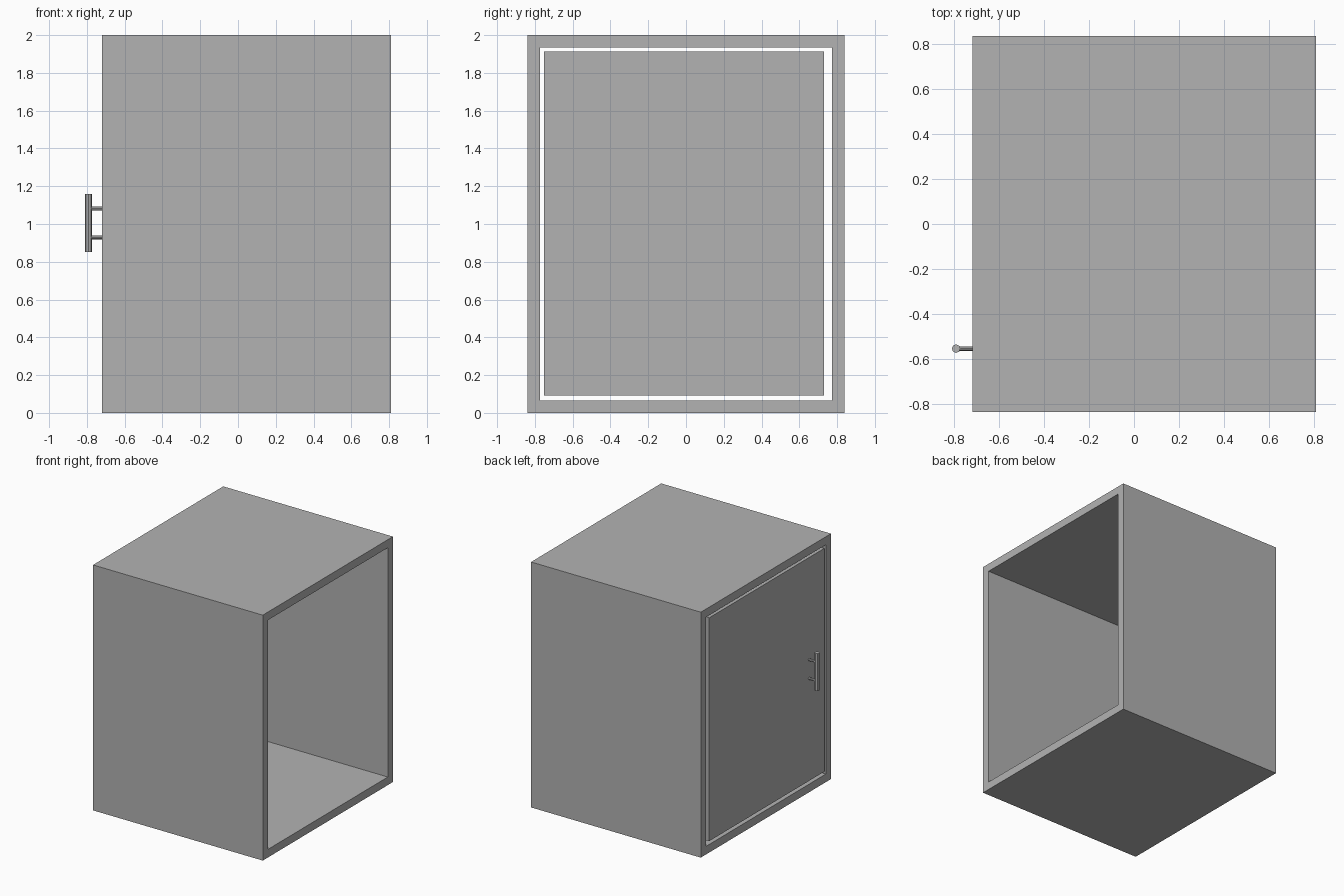
import bpy
import bmesh
import math

cube = bpy.data.objects.get("Cube")
if cube:
    bpy.data.objects.remove(cube, do_unlink=True)

GREY = (0.448, 0.448, 0.448, 1.0)
grey = bpy.data.materials.new("plain_grey")
grey.use_nodes = True
grey.diffuse_color = GREY
for node in grey.node_tree.nodes:
    if node.type == 'BSDF_PRINCIPLED':
        node.inputs["Base Color"].default_value = GREY


def finish(bm, name):
    mesh = bpy.data.meshes.new(name)
    bm.to_mesh(mesh)
    bm.free()
    mesh.materials.append(grey)
    obj = bpy.data.objects.new(name, mesh)
    bpy.context.collection.objects.link(obj)
    return obj


def box(name, low, high, open_x=False):
    bm = bmesh.new()
    bmesh.ops.create_cube(bm, size=1)
    for v in bm.verts:
        v.co = [a + (c + 0.5) * (b - a) for a, b, c in zip(low, high, v.co)]
    if open_x:
        bm.normal_update()
        ends = [f for f in bm.faces if abs(f.normal.x) > 0.9]
        bmesh.ops.delete(bm, geom=ends, context='FACES')
    return finish(bm, name)


def rod(name, centre, radius, length, along_x=False):
    bm = bmesh.new()
    bmesh.ops.create_cone(bm, cap_ends=True, segments=8,
                          radius1=radius, radius2=radius, depth=length)
    obj = finish(bm, name)
    obj.location = centre
    if along_x:
        obj.rotation_euler.y = math.pi / 2
    return obj


FACE_X = -0.72      # plane of the door side
HANDLE_Y = -0.555
BAR_X = -0.792

# Cabinet shell: a square tube, open at both x ends
shell = box("cabinet_shell", (FACE_X, -0.838, 0), (0.81, 0.838, 2), open_x=True)
walls = shell.modifiers.new("walls", 'SOLIDIFY')
walls.thickness = 0.066
walls.offset = -1
walls.use_even_offset = True

# Door set flush in the opening, with a gap all round
box("door", (FACE_X, -0.753, 0.093), (FACE_X + 0.065, 0.73, 1.913))

# Bar handle on two posts
rod("handle_bar", (BAR_X, HANDLE_Y, 1.005), 0.019, 0.305)
for level, z in (("lower", 0.929), ("upper", 1.082)):
    rod(level + "_handle_post", ((BAR_X + FACE_X) / 2, HANDLE_Y, z),
        0.01, FACE_X - BAR_X, along_x=True)
